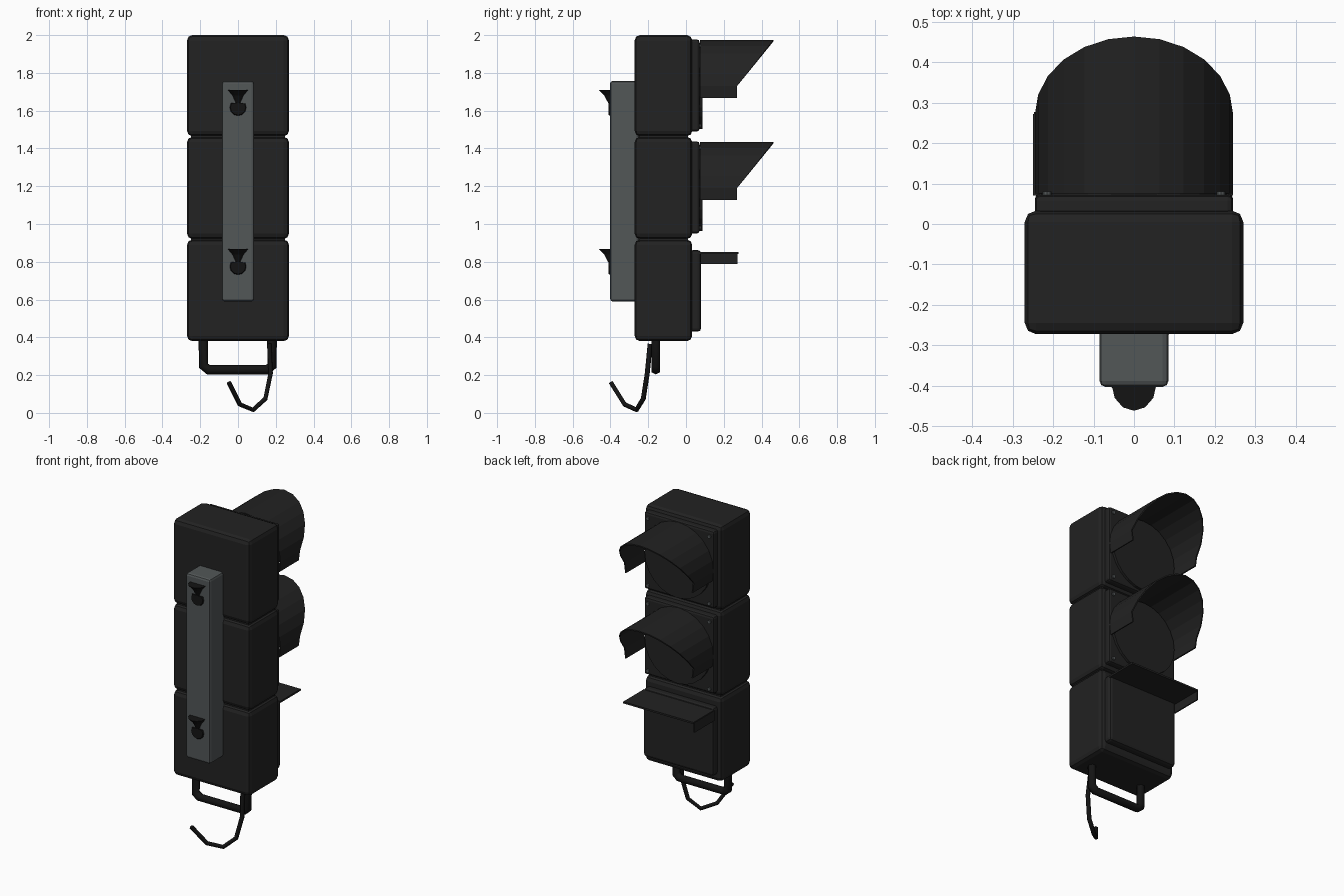
import bpy, bmesh
from math import sin, cos, pi, radians
from mathutils import Matrix

cube = bpy.data.objects.get("Cube")
if cube:
    bpy.data.objects.remove(cube, do_unlink=True)


def material(name, rgb):
    m = bpy.data.materials.new(name)
    m.use_nodes = True
    m.diffuse_color = (*rgb, 1)
    bsdf = m.node_tree.nodes["Principled BSDF"]
    bsdf.inputs["Base Color"].default_value = (*rgb, 1)
    bsdf.inputs["Roughness"].default_value = 0.7
    return m


CASE = material("charcoal", (0.016, 0.016, 0.016))
BLACK = material("black", (0.007, 0.007, 0.007))
GREY = material("slate grey", (0.085, 0.095, 0.097))


def finish(name, bm, mat):
    bmesh.ops.recalc_face_normals(bm, faces=bm.faces)
    mesh = bpy.data.meshes.new(name)
    bm.to_mesh(mesh)
    bm.free()
    mesh.materials.append(mat)
    ob = bpy.data.objects.new(name, mesh)
    bpy.context.collection.objects.link(ob)
    return ob


def box(name, x, y, z, mat, bevel=0):
    bm = bmesh.new()
    bmesh.ops.create_cube(bm, size=1)
    for v in bm.verts:
        for i, (lo, hi) in enumerate((x, y, z)):
            v.co[i] = (lo + hi) / 2 + v.co[i] * (hi - lo)
    if bevel:
        bmesh.ops.bevel(bm, geom=bm.edges[:], offset=bevel, segments=2,
                        profile=0.5, affect='EDGES')
    return finish(name, bm, mat)


def disc(name, x, z, radius, y0, y1, sides, mat):
    bm = bmesh.new()
    place = Matrix.Translation((x, (y0 + y1) / 2, z)) @ Matrix.Rotation(pi / 2, 4, 'X')
    bmesh.ops.create_cone(bm, cap_ends=True, segments=sides, radius1=radius,
                          radius2=radius, depth=y1 - y0, matrix=place)
    return finish(name, bm, mat)


def tube(name, points, radius, mat):
    curve = bpy.data.curves.new(name, 'CURVE')
    curve.dimensions = '3D'
    curve.bevel_depth = radius
    curve.bevel_resolution = 1
    curve.use_fill_caps = True
    line = curve.splines.new('POLY')
    line.points.add(len(points) - 1)
    for p, co in zip(line.points, points):
        p.co = (*co, 1)
    curve.materials.append(mat)
    ob = bpy.data.objects.new(name, curve)
    bpy.context.collection.objects.link(ob)
    return ob


def visor(name, zc):
    # open hood: an arc swept outwards with a slanted front edge
    bm = bmesh.new()
    rows = []
    for k in range(-1, 14):
        a = radians(15 * k)
        x, z = 0.245 * cos(a), 0.245 * sin(a)
        front = 0.27 + 0.193 * max(0, z) / 0.245
        rows.append([bm.verts.new((x, y, zc + z)) for y in (0.075, front)])
    for (a, b), (c, d) in zip(rows, rows[1:]):
        bm.faces.new((a, b, d, c))
    ob = finish(name, bm, CASE)
    if ob.data.polygons[7].normal.z < 0:
        ob.data.flip_normals()
    mod = ob.modifiers.new("thickness", 'SOLIDIFY')
    mod.thickness = 0.008
    mod.offset = -1


def bracket_hook(name, z):
    # flared half funnel, with a half-round tab below it
    bm = bmesh.new()
    rings = []
    for r, dz in ((0.055, 0.135), (0.03, 0.105), (0.012, 0.065)):
        rings.append([bm.verts.new((r * cos(pi * k / 6), -0.398 - 1.15 * r * sin(pi * k / 6),
                                    z + dz)) for k in range(7)])
    for lo, hi in zip(rings, rings[1:]):
        for k in range(7):
            n = (k + 1) % 7
            bm.faces.new((lo[k], lo[n], hi[n], hi[k]))
    bm.faces.new(rings[0])
    bm.faces.new(rings[-1])
    finish(name + "_funnel", bm, BLACK)
    bm = bmesh.new()
    bmesh.ops.create_cone(bm, cap_ends=True, segments=12, radius1=0.046, radius2=0.04,
                          depth=0.012,
                          matrix=Matrix.Translation((0, -0.404, z + 0.042))
                          @ Matrix.Rotation(pi / 2, 4, 'X'))
    for v in bm.verts:
        v.co.z = min(v.co.z, z + 0.065)
    finish(name + "_tab", bm, BLACK)


# stacked housings
for part, lo, hi in (("lower", 0.38, 0.917), ("middle", 0.921, 1.461), ("upper", 1.465, 2.0)):
    box(part + "_housing", (-0.27, 0.27), (-0.272, 0.033), (lo, hi), CASE, 0.028)
for z in (0.919, 1.463):
    box("housing_joint", (-0.25, 0.25), (-0.25, 0.01), (z - 0.03, z + 0.03), CASE)

# doors, lenses, hoods and corner screws of the two round lights
for part, zc in (("middle", 1.19), ("upper", 1.73)):
    box(part + "_door", (-0.245, 0.245), (0.02, 0.072), (zc - 0.24, zc + 0.247), CASE, 0.014)
    disc(part + "_lens", 0, zc, 0.228, 0.06, 0.088, 24, CASE)
    visor(part + "_hood", zc)
    for sx in (-1, 1):
        for sz in (-1, 1):
            disc(part + "_screw", sx * 0.215, zc + sz * 0.212, 0.011, 0.065, 0.08, 8, GREY)

# square light at the bottom with a flat shade and a flap on one end
box("lower_door", (-0.245, 0.245), (0.02, 0.08), (0.43, 0.862), CASE, 0.018)
box("lower_shade", (-0.247, 0.245), (0.07, 0.277), (0.842, 0.853), CASE)
box("shade_flap", (-0.25, -0.242), (0.07, 0.272), (0.787, 0.85), CASE)

# mounting rail with its two hooks
box("mounting_rail", (-0.085, 0.085), (-0.402, -0.25), (0.59, 1.757), GREY, 0.014)
bracket_hook("upper_rail_hook", 1.575)
bracket_hook("lower_rail_hook", 0.733)

# carrying handle and the bent wire hanging from it
tube("handle", [(-0.183, -0.16, 0.41), (-0.183, -0.16, 0.25), (-0.155, -0.16, 0.228),
                (0.155, -0.16, 0.228), (0.18, -0.16, 0.25), (0.18, -0.16, 0.41)], 0.026, BLACK)
tube("wire_hook", [(0.165, -0.19, 0.365), (0.173, -0.205, 0.21), (0.145, -0.226, 0.075),
                   (0.08, -0.262, 0.016), (0.01, -0.325, 0.045), (-0.048, -0.397, 0.16)],
     0.013, BLACK)
